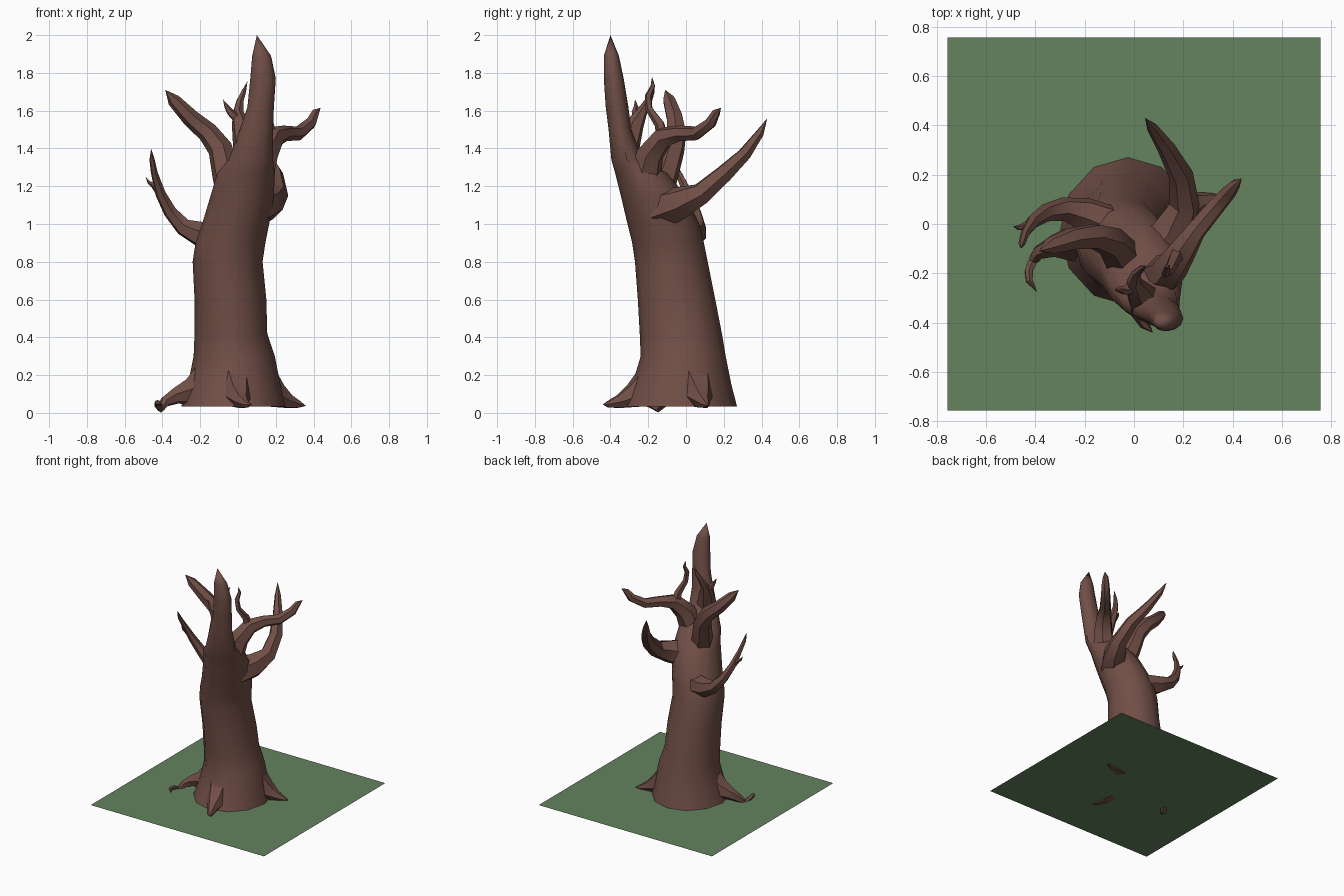
import bpy, bmesh, math
from mathutils import Vector


def material(name, color):
    m = bpy.data.materials.new(name)
    m.diffuse_color = (*color, 1)
    return m


bark = material("bark", (0.165, 0.078, 0.062))
grass = material("grass", (0.125, 0.23, 0.11))


def loft(name, rings, cap_start=False, tip=None, angle=40):
    """Skin a list of equal-sized vertex rings, optionally closing to a tip."""
    bm = bmesh.new()
    loops = [[bm.verts.new(p) for p in r] for r in rings]
    n = len(loops[0])
    for a, b in zip(loops, loops[1:]):
        for i in range(n):
            j = (i + 1) % n
            bm.faces.new((a[i], a[j], b[j], b[i]))
    if cap_start:
        bm.faces.new(loops[0][::-1])
    if tip is not None:
        t = bm.verts.new(tip)
        for i in range(n):
            bm.faces.new((loops[-1][i], loops[-1][(i + 1) % n], t))
    bmesh.ops.recalc_face_normals(bm, faces=bm.faces)
    me = bpy.data.meshes.new(name)
    bm.to_mesh(me)
    bm.free()
    ob = bpy.data.objects.new(name, me)
    bpy.context.collection.objects.link(ob)
    me.materials.append(bark)
    bpy.ops.object.select_all(action='DESELECT')
    ob.select_set(True)
    bpy.context.view_layer.objects.active = ob
    bpy.ops.object.shade_smooth_by_angle(angle=math.radians(angle))
    return ob


def branch(name, pts, sides=6):
    """Tapered limb along points given as (x, y, z, radius); last one is the tip."""
    P = [Vector(p[:3]) for p in pts]
    rings, u = [], None
    for k in range(len(P) - 1):
        t = (P[k + 1] - P[max(k - 1, 0)]).normalized()
        if u is None:
            u = t.orthogonal()
        u = (u - t * u.dot(t)).normalized()
        v = t.cross(u)
        rings.append([P[k] + pts[k][3] * (u * math.cos(a) + v * math.sin(a))
                      for a in (2 * math.pi * i / sides for i in range(sides))])
    return loft(name, rings, True, P[-1])


# Ground sheet
bpy.ops.mesh.primitive_plane_add(size=1.515, location=(0, 0, 0.035))
bpy.context.object.name = "ground_sheet"
bpy.context.object.data.materials.append(grass)

# Leaning trunk, tapering to a tall spike: z, x range, y range
levels = [
    (0.035, -0.30, 0.25, -0.33, 0.27),
    (0.15, -0.265, 0.225, -0.285, 0.24),
    (0.30, -0.235, 0.195, -0.24, 0.21),
    (0.42, -0.23, 0.155, -0.245, 0.19),
    (0.60, -0.23, 0.15, -0.255, 0.155),
    (0.80, -0.24, 0.13, -0.27, 0.115),
    (0.90, -0.225, 0.145, -0.285, 0.095),
    (1.00, -0.19, 0.165, -0.31, 0.07),
    (1.15, -0.145, 0.19, -0.345, 0.0),
    (1.27, -0.11, 0.195, -0.375, -0.10),
    (1.34, -0.05, 0.185, -0.395, -0.23),
    (1.50, 0.01, 0.185, -0.41, -0.29),
    (1.62, 0.05, 0.19, -0.425, -0.305),
    (1.77, 0.065, 0.20, -0.435, -0.33),
    (1.89, 0.075, 0.175, -0.435, -0.355),
]
N = 12
rings = []
for z, x0, x1, y0, y1 in levels:
    cx, cy, rx, ry = (x0 + x1) / 2, (y0 + y1) / 2, (x1 - x0) / 2, (y1 - y0) / 2
    rings.append([(cx + rx * math.cos(2 * math.pi * i / N),
                   cy + ry * math.sin(2 * math.pi * i / N), z) for i in range(N)])
loft("trunk", rings, tip=(0.10, -0.40, 2.0))

# Main branches
branch("lower_left_branch", [
    (-0.10, 0.0, 0.93, 0.08), (-0.20, 0.04, 0.945, 0.07), (-0.29, 0.06, 0.985, 0.048),
    (-0.36, 0.045, 1.065, 0.036), (-0.41, 0.01, 1.16, 0.028),
    (-0.443, -0.04, 1.27, 0.018), (-0.455, -0.08, 1.34, 0.014), (-0.46, -0.10, 1.40, 0)])
branch("lower_left_twig", [
    (-0.41, 0.01, 1.15, 0.018), (-0.445, -0.01, 1.205, 0.016),
    (-0.47, -0.015, 1.22, 0.01), (-0.49, -0.01, 1.25, 0)], 5)
branch("upper_left_branch", [
    (-0.02, -0.17, 1.12, 0.09), (-0.065, -0.11, 1.27, 0.075), (-0.095, -0.07, 1.40, 0.066),
    (-0.16, -0.05, 1.485, 0.055), (-0.25, -0.06, 1.56, 0.047),
    (-0.34, -0.09, 1.655, 0.035), (-0.385, -0.11, 1.71, 0)])
branch("right_branch", [
    (0.10, -0.22, 1.24, 0.09), (0.14, -0.19, 1.37, 0.075), (0.19, -0.12, 1.46, 0.06),
    (0.25, -0.03, 1.48, 0.042), (0.32, 0.055, 1.48, 0.038),
    (0.385, 0.13, 1.535, 0.032), (0.41, 0.16, 1.59, 0.022), (0.437, 0.185, 1.615, 0)])
branch("right_twig", [
    (0.18, -0.12, 1.44, 0.035), (0.165, -0.14, 1.53, 0.028), (0.14, -0.195, 1.61, 0.02),
    (0.13, -0.20, 1.68, 0.018), (0.135, -0.175, 1.73, 0.013), (0.13, -0.18, 1.78, 0)], 5)
branch("back_branch", [
    (0.08, -0.13, 1.08, 0.11), (0.16, -0.03, 1.11, 0.09), (0.205, 0.08, 1.16, 0.062),
    (0.19, 0.20, 1.265, 0.05), (0.13, 0.31, 1.37, 0.037),
    (0.075, 0.39, 1.48, 0.023), (0.045, 0.43, 1.56, 0)])

# Twigs on the left shoulder of the spike
branch("shoulder_twig", [
    (0.04, -0.31, 1.42, 0.07), (0.015, -0.27, 1.53, 0.05), (0.0, -0.235, 1.59, 0.03),
    (0.01, -0.20, 1.65, 0.02), (0.03, -0.18, 1.70, 0.014), (0.05, -0.17, 1.755, 0)])
branch("shoulder_side_twig", [
    (0.01, -0.25, 1.55, 0.03), (-0.04, -0.27, 1.59, 0.02),
    (-0.06, -0.265, 1.62, 0.013), (-0.08, -0.27, 1.66, 0)], 5)

# Roots; the left one dives under the ground and comes up again
branch("left_root", [
    (-0.16, -0.06, 0.17, 0.11), (-0.25, -0.08, 0.11, 0.075), (-0.33, -0.09, 0.09, 0.045),
    (-0.385, -0.115, 0.06, 0.03), (-0.41, -0.15, 0.022, 0.02), (-0.428, -0.19, 0.045, 0.017),
    (-0.425, -0.23, 0.055, 0.015), (-0.395, -0.275, 0.045, 0)])
branch("front_root", [
    (-0.02, -0.18, 0.17, 0.10), (0.0, -0.27, 0.09, 0.075), (0.02, -0.35, 0.06, 0.04),
    (0.045, -0.41, 0.045, 0.02), (0.075, -0.44, 0.045, 0)])
branch("right_root", [
    (0.12, 0.04, 0.16, 0.11), (0.20, 0.07, 0.09, 0.075), (0.27, 0.09, 0.06, 0.04),
    (0.32, 0.105, 0.045, 0.022), (0.36, 0.115, 0.037, 0)])
